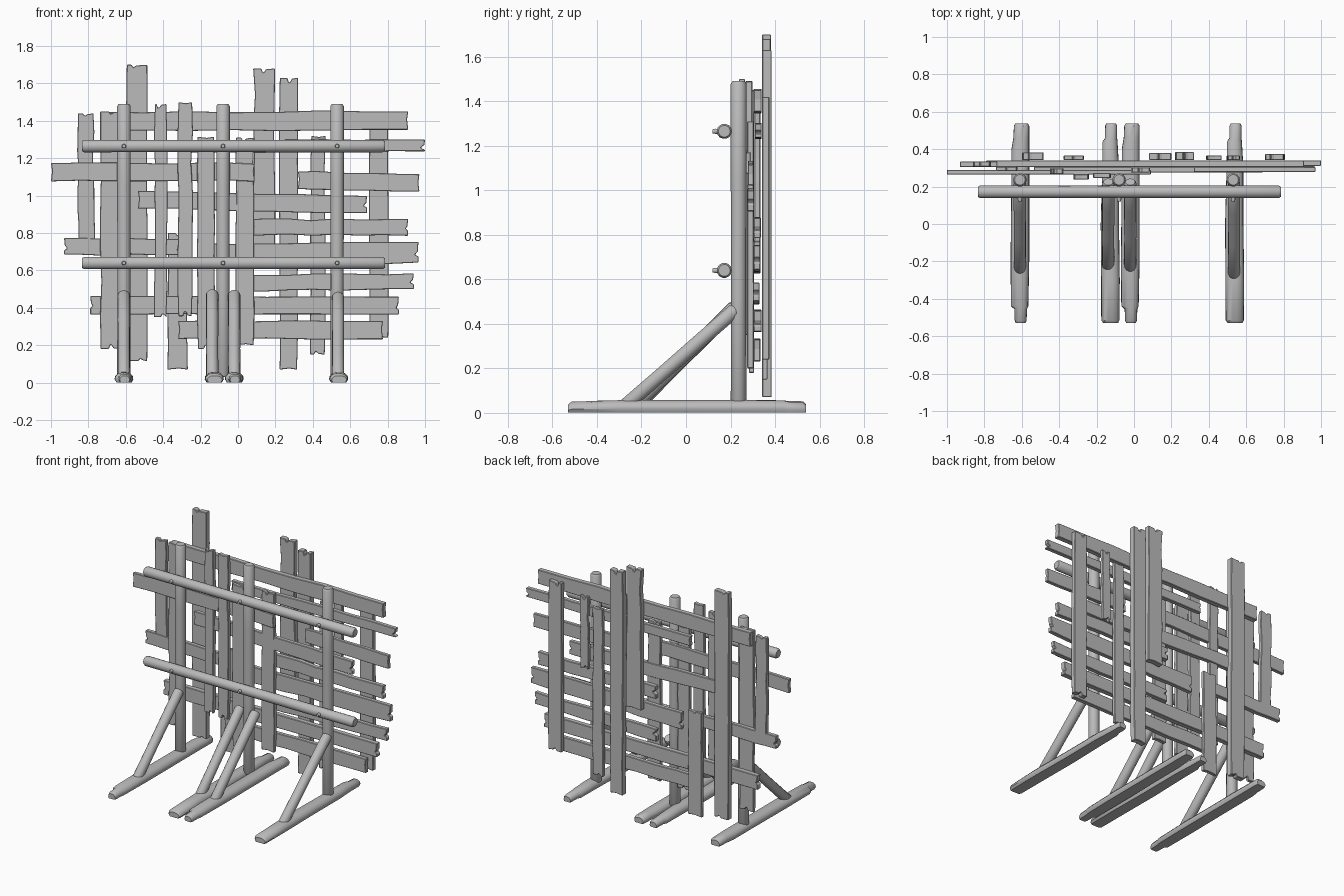
import bpy, bmesh, math, random
from mathutils import Vector

if "Cube" in bpy.data.objects:
    bpy.data.objects.remove(bpy.data.objects["Cube"])

random.seed(7)
wood = bpy.data.materials.new("grey wood")
wood.diffuse_color = (0.5, 0.5, 0.5, 1)
wood.use_nodes = True
wood.node_tree.nodes["Principled BSDF"].inputs["Base Color"].default_value = wood.diffuse_color


def finish(name, bm, bevel=0.0, smooth=False):
    bmesh.ops.recalc_face_normals(bm, faces=bm.faces)
    me = bpy.data.meshes.new(name)
    bm.to_mesh(me)
    bm.free()
    ob = bpy.data.objects.new(name, me)
    bpy.context.collection.objects.link(ob)
    me.materials.append(wood)
    if bevel:
        m = ob.modifiers.new("bevel", 'BEVEL')
        m.width = bevel
        m.segments = 1
        m.limit_method = 'ANGLE'
        m.angle_limit = math.radians(50)
    if smooth:
        bpy.context.view_layer.objects.active = ob
        ob.select_set(True)
        bpy.ops.object.shade_smooth_by_angle(angle=math.radians(40))
        ob.select_set(False)
    return ob


def log(name, a, b, r, sides=14):
    # round pole from a to b with softened ends and slightly uneven girth
    a, b = Vector(a), Vector(b)
    d = b - a
    L = d.length
    q = d.to_track_quat('Z', 'Y')
    bm = bmesh.new()
    rings = []
    c = min(0.012, L / 5)
    for t, k in [(0, .78), (c, 1), (L * .35, .97), (L * .7, 1), (L - c, 1), (L, .78)]:
        rings.append([bm.verts.new(a + q @ Vector((r * k * math.cos(2 * math.pi * i / sides),
                      r * k * math.sin(2 * math.pi * i / sides), t))) for i in range(sides)])
    for p, n in zip(rings, rings[1:]):
        for i in range(sides):
            j = (i + 1) % sides
            bm.faces.new((p[i], p[j], n[j], n[i]))
    bm.faces.new(rings[0])
    bm.faces.new(rings[-1])
    return finish(name, bm, smooth=True)


def plank(name, vertical, l0, l1, w0, w1, y0, y1, rough=0.004, tilt=0.0, notch=(1, 1)):
    # rough-sawn board: wavy long edges and split ends
    n = 7
    mid, half = (w0 + w1) / 2, (w1 - w0) / 2

    def side(s):
        pts = []
        for i in range(n + 1):
            t = i / n
            k = half - (abs(random.gauss(0, rough)) if 0 < i < n else random.uniform(0, .008))
            pts.append((l0 + (l1 - l0) * t, mid + s * k + tilt * (t - .5)))
        return pts

    def end(l, sgn, off, on):
        if not on:
            return [(l - sgn * .006, mid + off + .1 * half)]
        c = mid + off + random.uniform(-.35, .35) * half
        d = random.uniform(.012, .026)
        return [(l + sgn * .0, c - .012), (l - sgn * d, c - .003), (l - sgn * d * .8, c + .004), (l - sgn * .004, c + .013)]

    outline = side(-1) + end(l1, 1, tilt / 2, notch[1]) + side(1)[::-1] + end(l0, -1, -tilt / 2, notch[0])[::-1]
    bm = bmesh.new()
    vs = [bm.verts.new((w, y0, l) if vertical else (l, y0, w)) for l, w in outline]
    f = bm.faces.new(vs)
    ret = bmesh.ops.extrude_face_region(bm, geom=[f])
    up = [v for v in ret["geom"] if isinstance(v, bmesh.types.BMVert)]
    bmesh.ops.translate(bm, verts=up, vec=(0, y1 - y0, 0))
    return finish(name, bm, bevel=0.003)


def foot(name, x, stations):
    # split log lying on its flat side; stations are (y, left, right, height)
    bm = bmesh.new()
    rings = []
    for y, l, r, h in stations:
        c, w = x + (l + r) / 2, (r - l) / 2
        prof = [(-.8, 0), (-1, .3), (-.95, .6), (-.65, .9), (-.25, 1), (.25, 1), (.65, .9), (.95, .6), (1, .3), (.8, 0)]
        rings.append([bm.verts.new((c + u * w, y, .002 + v * h)) for u, v in prof])
    for p, n in zip(rings, rings[1:]):
        for i in range(10):
            j = (i + 1) % 10
            bm.faces.new((p[i], p[j], n[j], n[i]))
    bm.faces.new(rings[0])
    bm.faces.new(rings[-1])
    finish(name, bm, smooth=True)


# Posts, rails and pegs
POSTS = (-.61, -.08, .53)
for x in POSTS:
    log("post", (x, .236, .03), (x, .236, 1.49), .036)
for z in (1.265, .64):
    log("rail", (-.835, .172, z), (.785, .172, z), .034)
    for x in POSTS:
        log("peg", (x, .12, z), (x, .23, z), .012, 10)

# Feet with one chipped narrow end each
narrow_front = [(-.53, -.022, .03, .035), (-.515, -.028, .036, .045), (-.455, -.03, .038, .048), (-.44, -.048, .045, .052),
                (-.2, -.05, .05, .055), (.1, -.047, .05, .055), (.4, -.045, .05, .055), (.46, -.035, .05, .052),
                (.525, -.032, .05, .05), (.538, -.025, .042, .038)]
narrow_back = [(-.53, -.034, .045, .035), (-.515, -.045, .052, .048), (-.3, -.046, .054, .055), (0, -.048, .05, .055),
               (.3, -.04, .05, .055), (.44, -.038, .042, .053), (.46, -.025, .04, .048), (.525, -.024, .04, .045),
               (.538, -.018, .034, .035)]
for x, st, dy in ((-.61, narrow_front, 0), (-.13, narrow_back, .02), (-.02, narrow_front, .01), (.535, narrow_back, -.03)):
    foot("foot", x, st)
    bx = -.138 if x == -.13 else x
    log("brace", (bx, -.25 + dy, .025), (bx, .225, .475 + dy * .3), .033)

# Upright boards: bottom, top, left, right, front, back
for b in ((.115, 1.70, -.598, -.482, .342, .382), (.07, .80, -.378, -.268, .342, .366),
          (.70, 1.68, .08, .20, .342, .38), (.07, 1.63, .218, .322, .342, .384),
          (.15, 1.32, .385, .47, .342, .366), (.87, 1.375, .497, .568, .342, .366),
          (.24, 1.42, .70, .808, .342, .374), (.18, 1.45, -.738, -.622, .283, .306),
          (.74, 1.44, -.86, -.765, .306, .334), (.35, 1.49, -.45, -.376, .268, .298),
          (.355, 1.50, -.325, -.24, .238, .266), (.18, 1.315, -.22, -.122, .246, .272),
          (.2, 1.31, -.015, .088, .275, .303)):
    plank("upright_board", True, *b, notch=(random.random() < .5, random.random() < .7))

# Cross boards: left, right, bottom, top, front, back, tilt
for l, r, z0, z1, y0, y1, tilt in (
        (-.735, .91, 1.345, 1.455, .304, .340, .006), (-.27, 1.0, 1.23, 1.303, .310, .340, 0),
        (-1.0, .09, 1.075, 1.178, .264, .290, 0), (.32, .97, 1.025, 1.125, .278, .304, -.02),
        (-.535, .69, .915, 1.015, .276, .306, -.03), (0, .91, .785, .88, .304, .336, 0),
        (-.93, -.31, .68, .775, .304, .334, 0), (-.2, .965, .63, .75, .304, .334, .01),
        (0, .94, .49, .585, .300, .330, .01), (-.79, .86, .36, .465, .304, .340, 0),
        (-.32, .775, .23, .335, .304, .334, 0)):
    plank("cross_board", False, l, r, z0, z1, y0, y1, .005, tilt,
          notch=(random.random() < .4, random.random() < .6))
